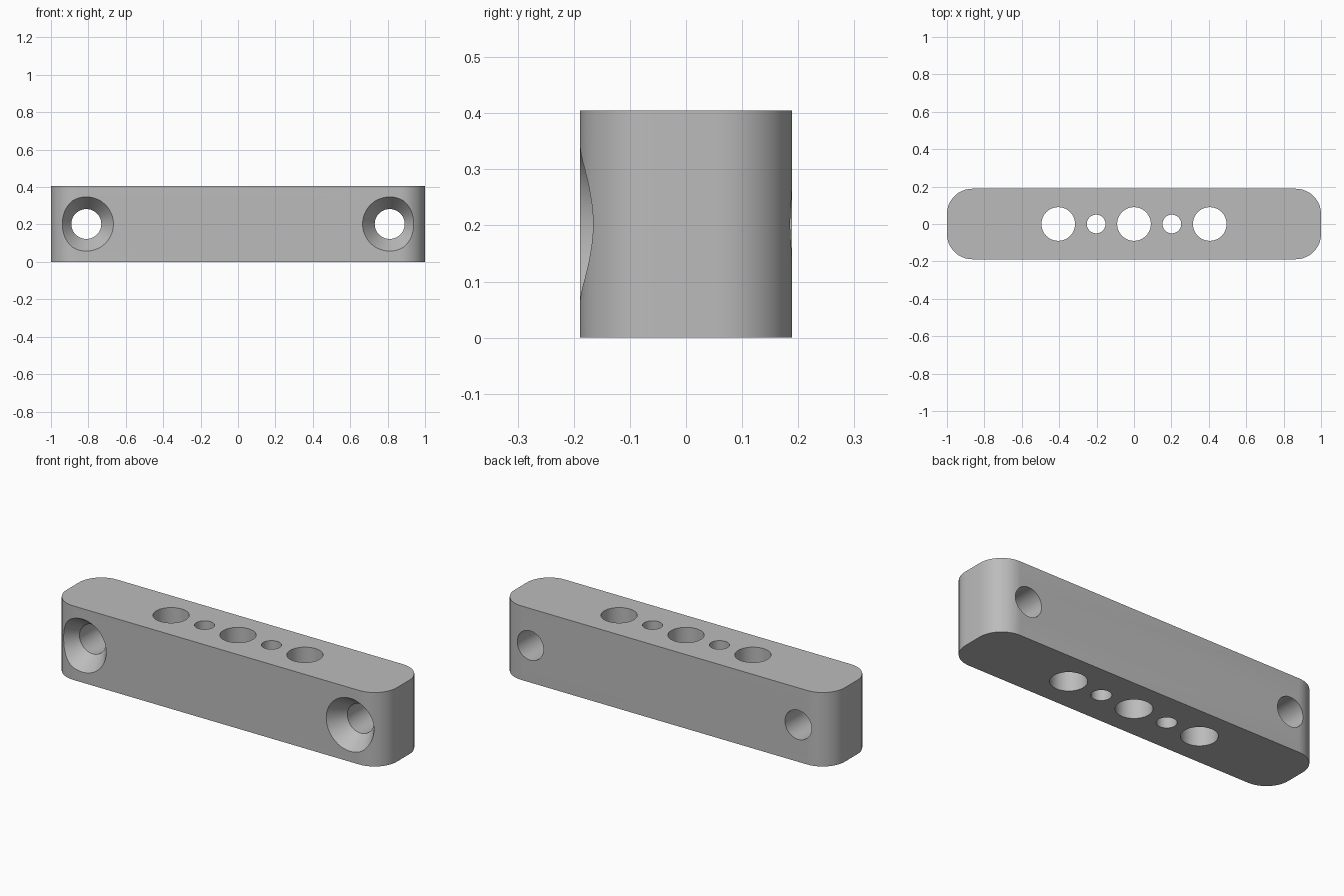
import bpy, bmesh
from math import radians, sin, cos, pi

cube = bpy.data.objects.get("Cube")
if cube:
    bpy.data.objects.remove(cube, do_unlink=True)

HALF_X, HALF_Y, HEIGHT, CORNER = 1.0, 0.1885, 0.405, 0.135
MID = HEIGHT / 2

grey = bpy.data.materials.new("plain grey")
grey.use_nodes = True
colour = (0.5, 0.5, 0.5, 1)
grey.diffuse_color = colour
grey.node_tree.nodes["Principled BSDF"].inputs["Base Color"].default_value = colour

# Bar: rounded rectangle extruded upwards
bm = bmesh.new()
ring = []
for quarter, (sx, sy) in enumerate([(1, 1), (-1, 1), (-1, -1), (1, -1)]):
    for step in range(13):
        a = (quarter + step / 12) * pi / 2
        ring.append(bm.verts.new((sx * (HALF_X - CORNER) + CORNER * cos(a),
                                  sy * (HALF_Y - CORNER) + CORNER * sin(a), 0)))
base = bm.faces.new(ring)
top = bmesh.ops.extrude_face_region(bm, geom=[base])["geom"]
bmesh.ops.translate(bm, vec=(0, 0, HEIGHT),
                    verts=[v for v in top if isinstance(v, bmesh.types.BMVert)])
bmesh.ops.recalc_face_normals(bm, faces=bm.faces)
mesh = bpy.data.meshes.new("mounting_bar")
bm.to_mesh(mesh)
bm.free()
bar = bpy.data.objects.new("mounting_bar", mesh)
bpy.context.collection.objects.link(bar)
mesh.materials.append(grey)


def cut(r1, r2, depth, location, tilt=0):
    """Subtract a cylinder or cone from the bar."""
    bpy.ops.mesh.primitive_cone_add(vertices=48, radius1=r1, radius2=r2, depth=depth,
                                    location=location, rotation=(radians(tilt), 0, 0))
    cutter = bpy.context.object
    cutter.name = "hole_cutter"
    cutter.hide_render = True
    cutter.data.materials.append(grey)
    mod = bar.modifiers.new("hole", "BOOLEAN")
    mod.operation, mod.solver, mod.object = "DIFFERENCE", "EXACT", cutter
    bpy.context.view_layer.objects.active = bar
    bpy.ops.object.modifier_apply(modifier=mod.name)
    bpy.data.objects.remove(cutter, do_unlink=True)


# Row of vertical through holes, large and small alternating
for i in range(-2, 3):
    r = 0.05 if i % 2 else 0.09
    cut(r, r, 1, (i * 0.2025, 0, MID))

# Countersunk screw holes at both ends, opening to the front
for side in (-1, 1):
    x = side * 0.811
    cut(0.08, 0.08, 1, (x, 0, MID), 90)
    cut(0.08, 0.174, 0.13, (x, -HALF_Y + 0.025, MID), 90)

# Smooth shading with sharp edges kept
bpy.ops.object.select_all(action="DESELECT")
bar.select_set(True)
bpy.context.view_layer.objects.active = bar
bpy.ops.object.shade_smooth_by_angle(angle=radians(30))
